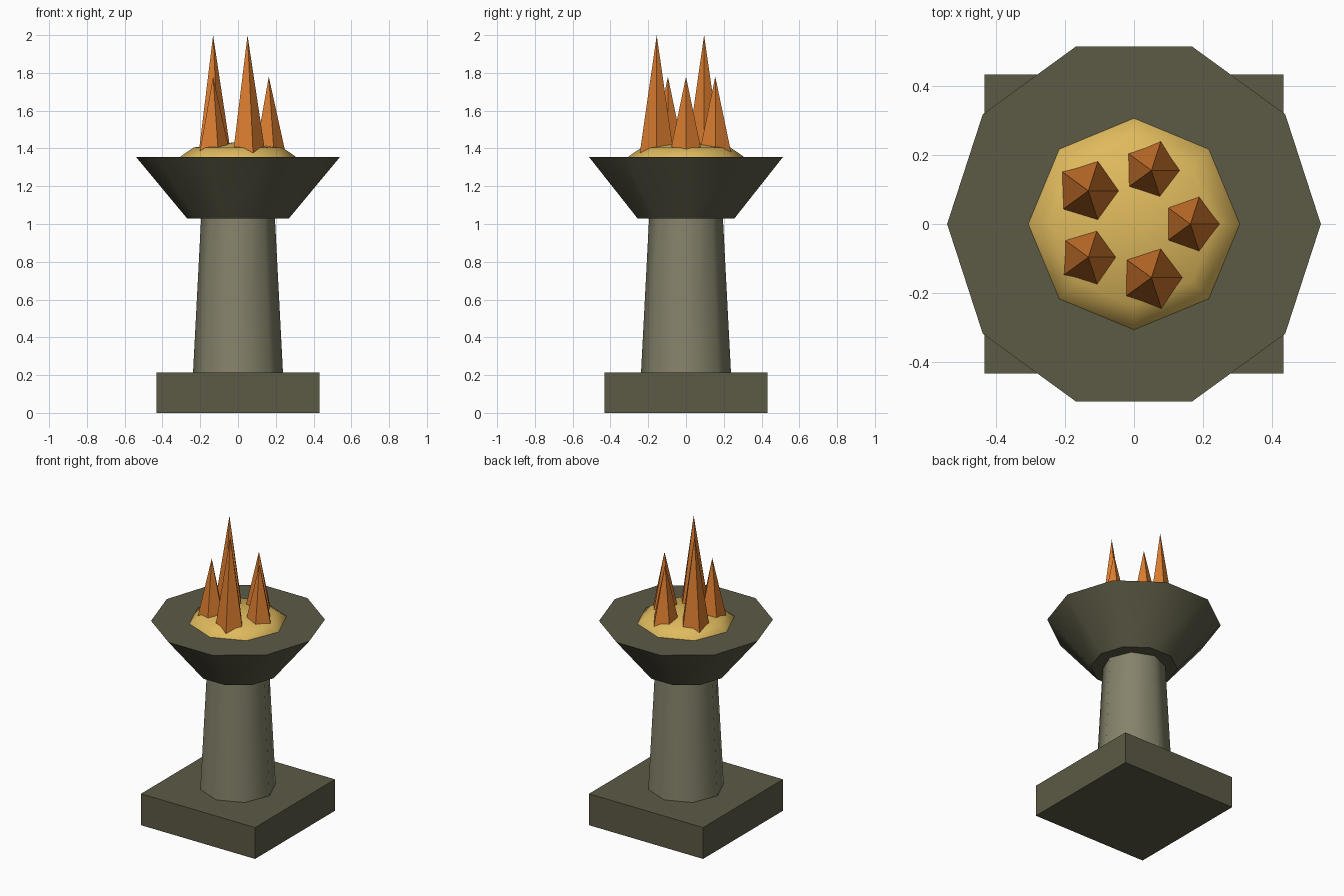
import bpy
import bmesh
from math import radians, cos, sin, tau

if "Cube" in bpy.data.objects:
    bpy.data.objects.remove(bpy.data.objects["Cube"], do_unlink=True)


def material(name, colour):
    m = bpy.data.materials.new(name)
    m.use_nodes = True
    m.diffuse_color = (*colour, 1)
    m.node_tree.nodes["Principled BSDF"].inputs["Base Color"].default_value = (*colour, 1)
    return m


dark_stone = material("dark olive stone", (0.107, 0.102, 0.060))
pale_stone = material("pale olive stone", (0.235, 0.225, 0.145))
ember = material("golden ember", (0.74, 0.49, 0.11))
flame = material("orange flame", (0.69, 0.20, 0.028))


def turned(name, profile, sides, mat, centre=(0, 0), smooth=None):
    """Closed solid with regular polygon rings; a radius of 0 makes a tip."""
    bm = bmesh.new()
    rings = []
    for r, z in profile:
        count = sides if r else 1
        rings.append([bm.verts.new((r * cos(tau * i / sides), r * sin(tau * i / sides), z))
                      for i in range(count)])
    bm.faces.new(rings[0][::-1])
    for low, high in zip(rings, rings[1:]):
        for i in range(sides):
            j = (i + 1) % sides
            if len(high) == 1:
                bm.faces.new((low[i], low[j], high[0]))
            else:
                bm.faces.new((low[i], low[j], high[j], high[i]))
    if len(rings[-1]) > 1:
        bm.faces.new(rings[-1])
    mesh = bpy.data.meshes.new(name)
    bm.to_mesh(mesh)
    bm.free()
    mesh.materials.append(mat)
    ob = bpy.data.objects.new(name, mesh)
    ob.location = (*centre, 0)
    bpy.context.collection.objects.link(ob)
    if smooth:
        bpy.ops.object.select_all(action="DESELECT")
        ob.select_set(True)
        bpy.context.view_layer.objects.active = ob
        bpy.ops.object.shade_smooth_by_angle(angle=radians(smooth))
    return ob


# Square plinth
bpy.ops.mesh.primitive_cube_add(size=1, location=(0, 0, 0.1075))
plinth = bpy.context.object
plinth.name = "plinth"
plinth.scale = (0.865, 0.865, 0.215)
plinth.data.materials.append(dark_stone)

# Tapered column, flared bowl and the ember mound on it
turned("column", [(0.238, 0.215), (0.195, 1.04)], 8, pale_stone, smooth=48)
turned("bowl", [(0.27, 1.03), (0.54, 1.355)], 10, dark_stone, smooth=48)
turned("ember_mound", [(0.307, 1.35), (0.305, 1.357), (0.235, 1.405), (0, 1.435)],
       8, ember, smooth=60)

# Ring of five flames, two of them tall
for i in range(5):
    tall = i in (2, 4)
    a = tau * i / 5
    turned(f"flame_{i + 1}", [(0.095 if tall else 0.09, 1.37), (0, 2.0 if tall else 1.78)],
           5, flame, centre=(0.163 * cos(a), 0.163 * sin(a)))
